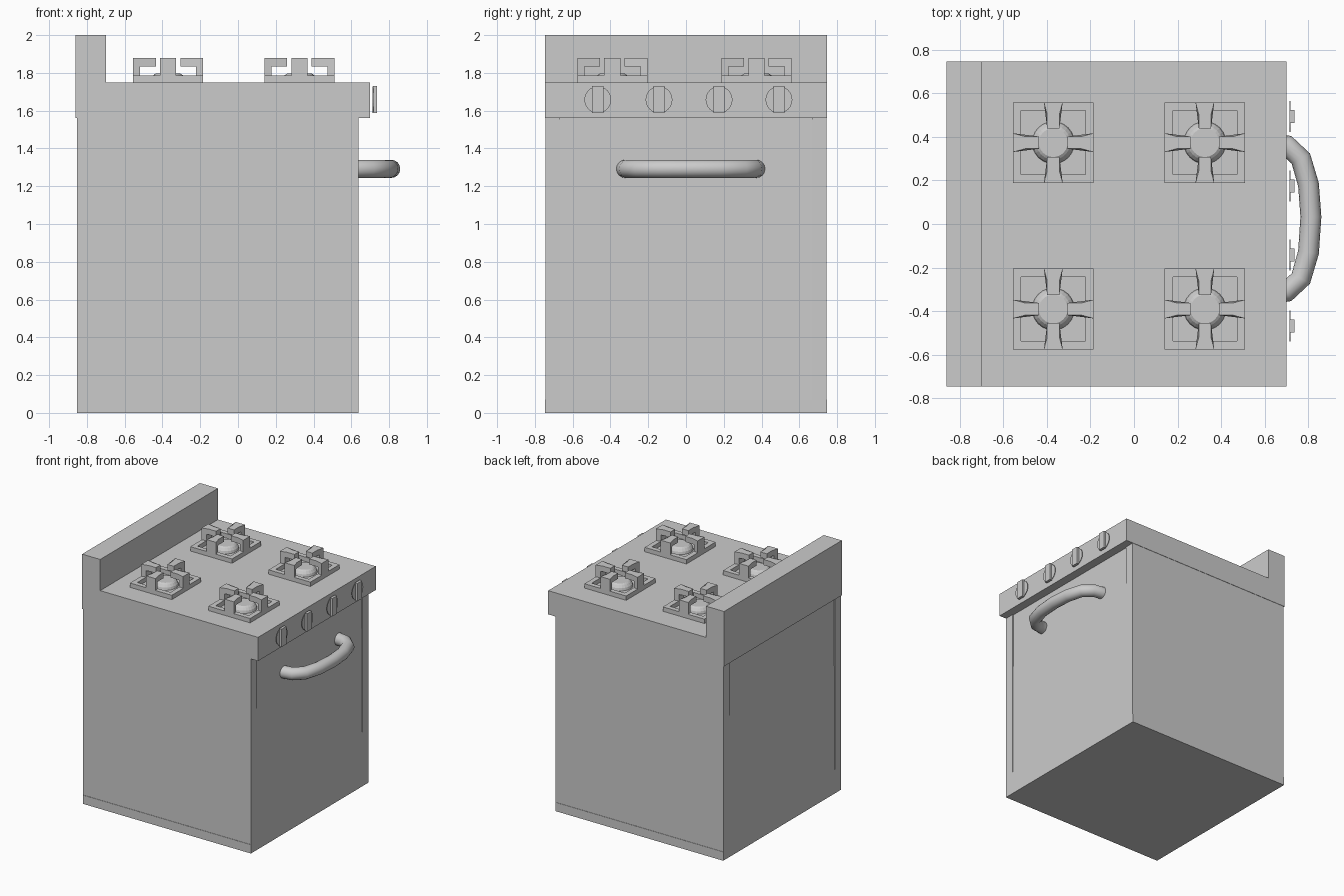
import bpy, bmesh, math
from mathutils import Vector, Matrix

if "Cube" in bpy.data.objects:
    bpy.data.objects.remove(bpy.data.objects["Cube"])


def finish(name, bm):
    bmesh.ops.recalc_face_normals(bm, faces=bm.faces)
    mesh = bpy.data.meshes.new(name)
    bm.to_mesh(mesh)
    bm.free()
    ob = bpy.data.objects.new(name, mesh)
    bpy.context.collection.objects.link(ob)
    return ob


def add_prism(bm, a, b):
    """Closed solid between two matching outlines."""
    va = [bm.verts.new(p) for p in a]
    vb = [bm.verts.new(p) for p in b]
    n = len(a)
    bm.faces.new(va)
    bm.faces.new(vb[::-1])
    for i in range(n):
        j = (i + 1) % n
        bm.faces.new((va[i], vb[i], vb[j], va[j]))


def prism_y(name, profile, y0, y1):
    """Extrude an x-z profile along y."""
    bm = bmesh.new()
    add_prism(bm, [(x, y0, z) for x, z in profile], [(x, y1, z) for x, z in profile])
    return finish(name, bm)


def rect(x0, x1, z0, z1):
    return [(x0, z0), (x1, z0), (x1, z1), (x0, z1)]


# Cabinet: plinth, two side walls, core whose front and back lean in slightly
prism_y("plinth", rect(-0.853, 0.637, 0, 0.07), -0.746, 0.746)
prism_y("left_wall", rect(-0.853, 0.637, 0.07, 1.565), -0.743, -0.667)
prism_y("right_wall", rect(-0.853, 0.637, 0.07, 1.565), 0.667, 0.743)
prism_y("oven_core", [(-0.853, 0.07), (0.637, 0.07), (0.629, 1.565), (-0.845, 1.565)],
        -0.667, 0.667)

# Cooktop with raised back guard
prism_y("cooktop", [(-0.86, 1.56), (0.70, 1.56), (0.70, 1.75), (-0.70, 1.75),
                    (-0.70, 2.0), (-0.86, 2.0)], -0.746, 0.746)

# Control knobs: thin disc with a vertical grip
for i, y in enumerate((-0.467, -0.143, 0.175, 0.492)):
    bm = bmesh.new()
    bmesh.ops.create_cone(bm, cap_ends=True, segments=24, radius1=0.071, radius2=0.071,
                          depth=0.004, matrix=Matrix.Translation((0.715, y, 1.658))
                          @ Matrix.Rotation(math.pi / 2, 4, 'Y'))
    bmesh.ops.create_cube(bm, size=1, matrix=Matrix.Translation((0.7245, y, 1.658))
                          @ Matrix.Diagonal((0.021, 0.06, 0.143, 1)))
    finish(f"knob_{i + 1}", bm)

# Oven door handle: low-poly bent tube
path = [(0.62, 0.372), (0.70, 0.36), (0.765, 0.30), (0.80, 0.18), (0.811, 0.033)]
path += [(x, 0.05 - y) for x, y in path[-2::-1]]
bm = bmesh.new()
rings = []
for i, (x, y) in enumerate(path):
    p, q = Vector(path[max(i - 1, 0)]), Vector(path[min(i + 1, len(path) - 1)])
    t = (q - p).normalized()
    side = Vector((-t.y, t.x, 0))
    rings.append([bm.verts.new(Vector((x, y, 1.292)) + 0.048 * (
        side * math.cos(a) + Vector((0, 0, math.sin(a)))))
        for a in (k * math.tau / 16 for k in range(16))])
for r, s in zip(rings, rings[1:]):
    for k in range(16):
        bm.faces.new((r[k], r[k - 1], s[k - 1], s[k]))
bm.faces.new(rings[0])
bm.faces.new(rings[-1])
handle = finish("door_handle", bm)
for f in handle.data.polygons:
    f.use_smooth = len(f.vertices) == 4


def pan_support():
    """Square frame with four flared hooked arms, centred on the origin."""
    bm = bmesh.new()
    bars = []
    for h in (0.185, 0.147):
        for z in (0, 0.035):
            bars.append([bm.verts.new((sx * h, sy * h, z))
                         for sx, sy in ((-1, -1), (1, -1), (1, 1), (-1, 1))])
    ob_, ot, ib, it = bars
    for i in range(4):
        j = (i + 1) % 4
        for a, b in ((ob_, ot), (ot, it), (it, ib), (ib, ob_)):
            bm.faces.new((a[i], a[j], b[j], b[i]))
    # (distance from centre, height, half width)
    arm = [(0.185, 0.035, 0.043), (0.185, 0.13, 0.043), (0.13, 0.13, 0.028),
           (0.065, 0.13, 0.028), (0.065, 0.085, 0.028), (0.13, 0.085, 0.028),
           (0.148, 0.085, 0.033), (0.148, 0.035, 0.033)]
    for k in range(4):
        rot = Matrix.Rotation(k * math.pi / 2, 3, 'Z')
        add_prism(bm, [rot @ Vector((r, -w, z)) for r, z, w in arm],
                  [rot @ Vector((r, w, z)) for r, z, w in arm])
    return bm


def burner():
    """Stepped round burner with a shallow cap."""
    bm = bmesh.new()
    for r1, r2, z0, z1 in ((0.097, 0.092, 0, 0.02), (0.092, 0.078, 0.02, 0.038),
                           (0.078, 0.066, 0.038, 0.046)):
        bmesh.ops.create_cone(bm, cap_ends=True, segments=24, radius1=r1, radius2=r2,
                              depth=z1 - z0, matrix=Matrix.Translation((0, 0, (z0 + z1) / 2)))
    return bm


# Four hobs
for i, x in enumerate((-0.37, 0.325)):
    for j, y in enumerate((-0.39, 0.373)):
        n = 2 * i + j + 1
        for ob in (finish(f"pan_support_{n}", pan_support()), finish(f"burner_{n}", burner())):
            ob.location = (x, y, 1.75)
